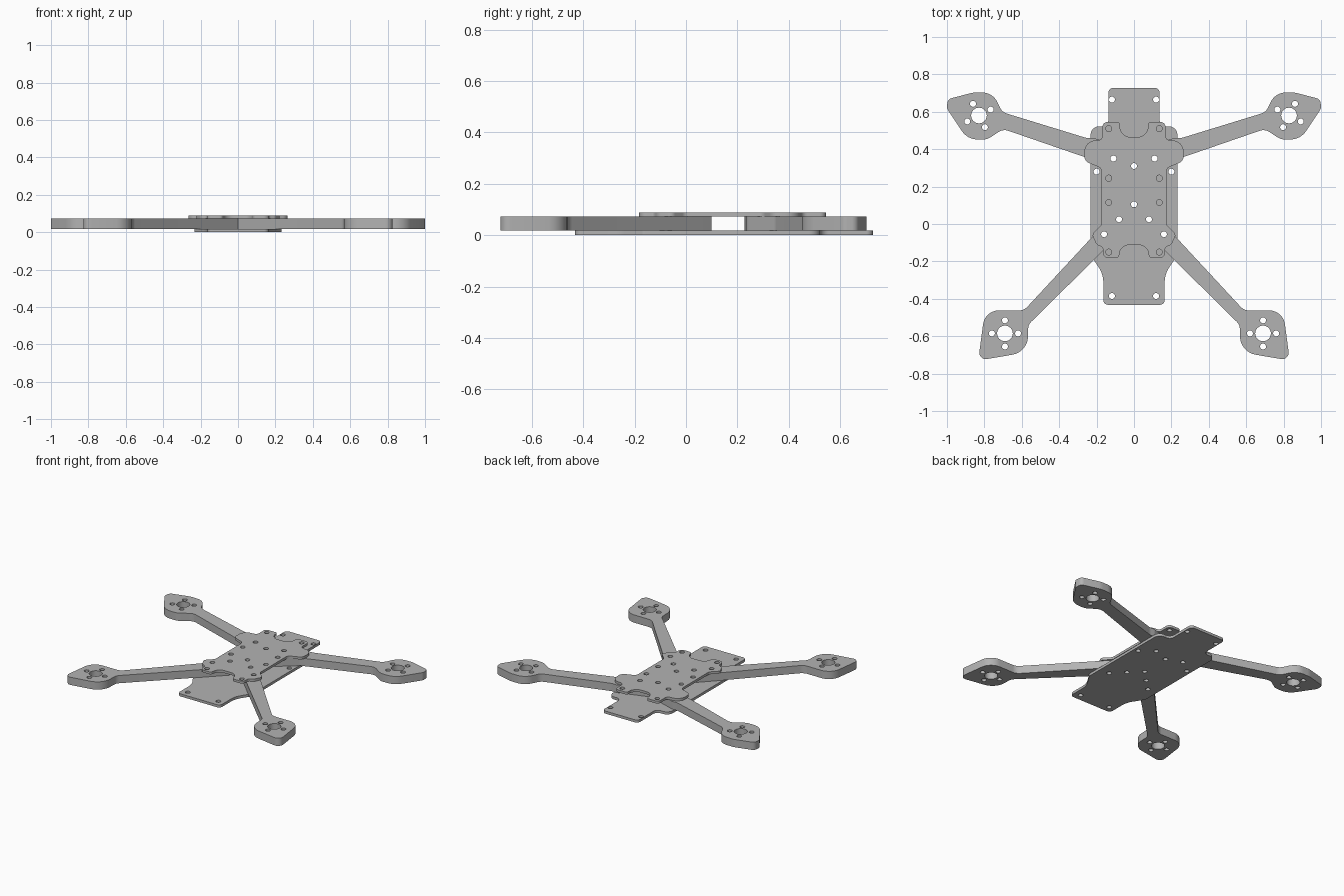
import bpy, bmesh, math
from mathutils import Vector

cube = bpy.data.objects.get("Cube")
if cube:
    bpy.data.objects.remove(cube, do_unlink=True)

# Single grey plate material
grey = bpy.data.materials.new("plate_grey")
grey.use_nodes = True
colour = (0.45, 0.45, 0.45, 1)
grey.diffuse_color = colour
grey.node_tree.nodes["Principled BSDF"].inputs["Base Color"].default_value = colour

SCREW = 0.016


def rounded(corners, steps=8):
    """Turn (x, y, radius) corners into an outline with circular fillets."""
    out = []
    n = len(corners)
    for i, (x, y, r) in enumerate(corners):
        v = Vector((x, y))
        to_prev = Vector(corners[i - 1][:2]) - v
        to_next = Vector(corners[(i + 1) % n][:2]) - v
        half = to_prev.angle(to_next) / 2
        if r == 0 or half > 1.55:
            out.append(v)
            continue
        reach = min(r / math.tan(half), 0.7 * to_prev.length, 0.7 * to_next.length)
        r = reach * math.tan(half)
        a, b = to_prev.normalized(), to_next.normalized()
        centre = v + (a + b).normalized() * (r / math.sin(half))
        start, end = v + a * reach - centre, v + b * reach - centre
        sweep = math.atan2(start.x * end.y - start.y * end.x, start.dot(end))
        for k in range(steps + 1):
            t = sweep * k / steps
            c, s = math.cos(t), math.sin(t)
            out.append(centre + Vector((start.x * c - start.y * s, start.x * s + start.y * c)))
    return out


def circle(x, y, r, count=24):
    return [Vector((x + r * math.cos(math.tau * k / count),
                    y + r * math.sin(math.tau * k / count))) for k in range(count)]


def mirrored(half):
    return half + [(-x, y, r) for x, y, r in reversed(half)]


def pairs(points):
    return [(s * x, y) for x, y in points for s in (-1, 1)]


def cut_plate(name, outline, holes, z0, z1):
    """Extrude a flat outline with holes between two heights."""
    curve = bpy.data.curves.new(name, "CURVE")
    curve.dimensions = "2D"
    curve.fill_mode = "BOTH"
    curve.extrude = (z1 - z0) / 2
    for loop in [outline] + holes:
        spline = curve.splines.new("POLY")
        spline.points.add(len(loop) - 1)
        for point, p in zip(spline.points, loop):
            point.co = (p.x, p.y, 0, 1)
        spline.use_cyclic_u = True
    temp = bpy.data.objects.new(name + "_curve", curve)
    bpy.context.collection.objects.link(temp)
    mesh = bpy.data.meshes.new_from_object(
        temp.evaluated_get(bpy.context.evaluated_depsgraph_get()))
    bpy.data.objects.remove(temp, do_unlink=True)
    bm = bmesh.new()
    bm.from_mesh(mesh)
    bmesh.ops.remove_doubles(bm, verts=bm.verts, dist=0.0001)
    bmesh.ops.translate(bm, verts=bm.verts, vec=(0, 0, (z0 + z1) / 2))
    bmesh.ops.recalc_face_normals(bm, faces=bm.faces)
    bm.to_mesh(mesh)
    bm.free()
    mesh.materials.clear()
    mesh.materials.append(grey)
    obj = bpy.data.objects.new(name, mesh)
    bpy.context.collection.objects.link(obj)
    bpy.ops.object.select_all(action="DESELECT")
    obj.select_set(True)
    bpy.context.view_layer.objects.active = obj
    bpy.ops.object.shade_smooth_by_angle(angle=math.radians(35))
    return obj


def half_notch(cy, first, last, steps=6):
    """Part of a screw hole cut into the arm's inner edge."""
    angles = [math.radians(first + (last - first) * k / steps) for k in range(steps + 1)]
    return [(SCREW * math.cos(a), cy + SCREW * math.sin(a), 0) for a in angles]


# Layer heights
Z_BOTTOM, Z_ARM, Z_TOP, Z_END = 0, 0.018, 0.072, 0.089

# Screws passing through the whole stack
through = [(0, 0.31), (0, 0.105)] + pairs([(0.11, 0.35), (0.08, 0.025), (0.16, -0.055)])

# Bottom plate
bottom_half = [(0.137, 0.727, 0.025), (0.137, 0.522, 0.035), (0.232, 0.522, 0.045),
               (0.232, -0.165, 0.03), (0.164, -0.27, 0.14), (0.164, -0.432, 0.025)]
bottom_holes = through + pairs([(0.118, 0.665), (0.2, 0.28), (0.118, -0.385)])
cut_plate("bottom_plate", rounded(mirrored(bottom_half)),
          [circle(x, y, SCREW) for x, y in bottom_holes], Z_BOTTOM, Z_ARM)

# Top plate with a round notch at each end
top_half = [(0.075, 0.465, 0.062), (0.075, 0.545, 0.015), (0.168, 0.545, 0.025),
            (0.168, 0.45, 0.025), (0.265, 0.442, 0.06), (0.265, 0.335, 0.04),
            (0.174, 0.3, 0.03), (0.174, -0.005, 0.03), (0.226, -0.055, 0.025),
            (0.2, -0.11, 0.03), (0.166, -0.125, 0.015), (0.168, -0.182, 0.03),
            (0.08, -0.182, 0.02), (0.075, -0.112, 0.06)]
top_holes = through + pairs([(0.135, y) for y in (0.51, 0.245, 0.115, -0.15)])
cut_plate("top_plate", rounded(mirrored(top_half)),
          [circle(x, y, SCREW) for x, y in top_holes], Z_TOP, Z_END)

# Arms: root, beam and teardrop motor pad
back_arm = half_notch(0.31, 90, -90) + [
    (0, 0.228, 0), (0.1, 0.235, 0.05), (0.235, 0.348, 0.06), (0.7, 0.508, 0.06),
    (0.785, 0.452, 0.07), (0.89, 0.452, 0.1), (1.0, 0.617, 0.03), (0.997, 0.667, 0.03),
    (0.86, 0.703, 0.12), (0.755, 0.703, 0.09), (0.705, 0.598, 0.06),
    (0.255, 0.46, 0.08), (0.215, 0.46, 0.02), (0, 0.39, 0)]
front_arm = half_notch(0.105, -18, -90) + [
    (0, 0.022, 0), (0.2, -0.178, 0), (0.565, -0.538, 0.05), (0.569, -0.685, 0.1),
    (0.833, -0.73, 0.035), (0.797, -0.462, 0.085), (0.588, -0.462, 0.06),
    (0.23, -0.076, 0.08), (0.06, 0.1, 0)]

for name, shape, motor, turn, screws in (
        ("back", back_arm, (0.829, 0.58), math.radians(63), [(0.11, 0.35), (0.2, 0.28)]),
        ("front", front_arm, (0.69, -0.585), 0, [(0.08, 0.025), (0.16, -0.055)])):
    mx, my = motor
    holes = [(mx, my, 0.042)]
    for k in range(4):
        a = turn + k * math.pi / 2
        holes.append((mx + 0.07 * math.cos(a), my + 0.07 * math.sin(a), SCREW))
    # keep only the screws that lie inside the arm
    holes += [(x, y, SCREW) for x, y in screws if (x, y) != (0.2, 0.28)]
    for side, s in (("left", 1), ("right", -1)):
        outline = [Vector((s * p.x, p.y)) for p in rounded(shape)]
        cut_plate(f"{name}_{side}_arm", outline,
                  [circle(s * x, y, r) for x, y, r in holes], Z_ARM, Z_TOP)
